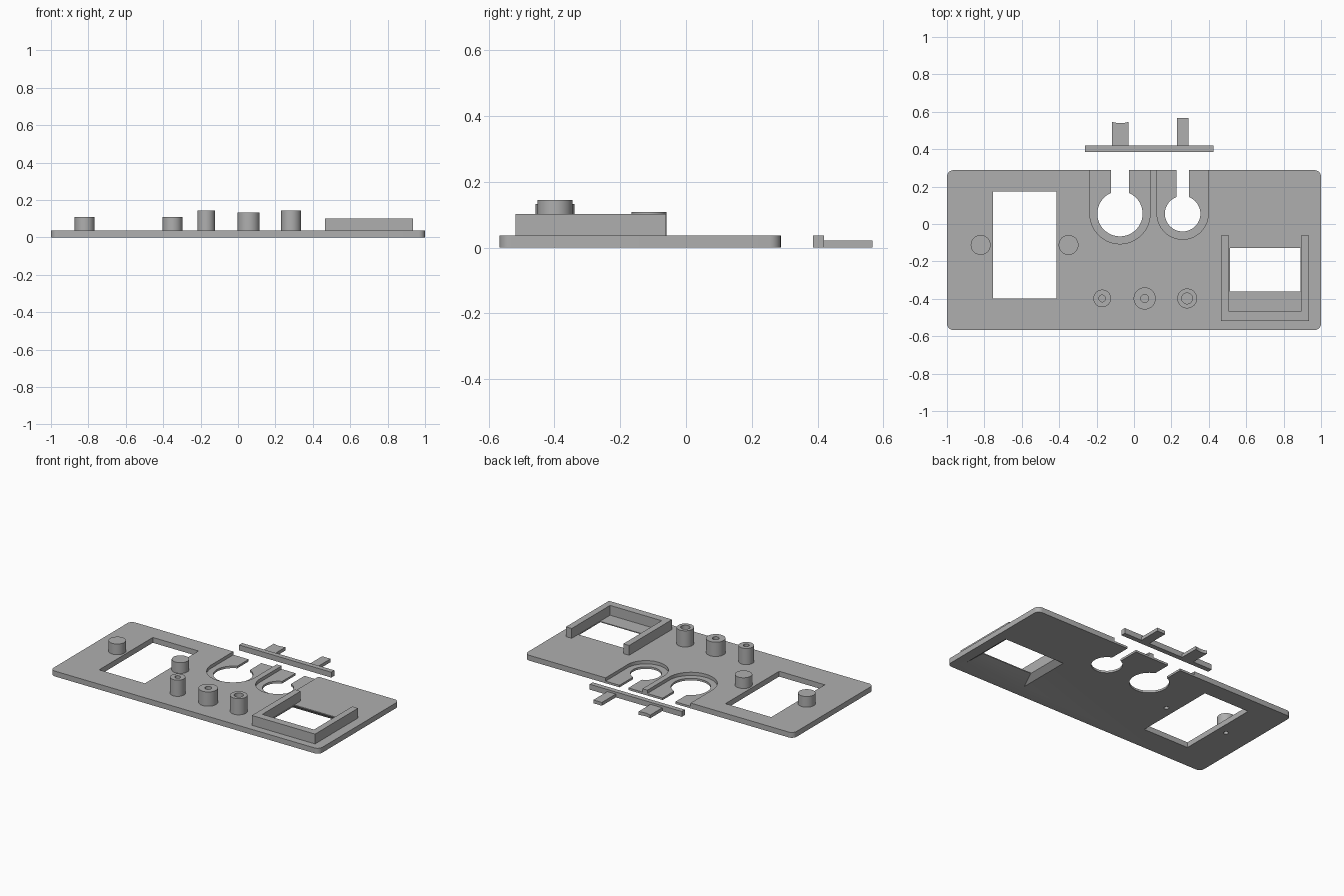
import bpy, bmesh, math

if "Cube" in bpy.data.objects:
    bpy.data.objects.remove(bpy.data.objects["Cube"])

GREY = bpy.data.materials.new("plain_grey")
GREY.diffuse_color = (0.43, 0.43, 0.43, 1)
GREY.use_nodes = True
GREY.node_tree.nodes["Principled BSDF"].inputs["Base Color"].default_value = GREY.diffuse_color

TOP = 0.036                     # plate thickness
Y0, Y1 = -0.567, 0.288          # plate front and back edges


def loft(name, low, high, z0, z1):
    """Closed solid between two outlines with the same point count."""
    bm = bmesh.new()
    a = [bm.verts.new((x, y, z0)) for x, y in low]
    b = [bm.verts.new((x, y, z1)) for x, y in high]
    n = len(a)
    bm.faces.new(a)
    bm.faces.new(b)
    for i in range(n):
        j = (i + 1) % n
        bm.faces.new((a[i], a[j], b[j], b[i]))
    bmesh.ops.recalc_face_normals(bm, faces=bm.faces)
    me = bpy.data.meshes.new(name)
    bm.to_mesh(me)
    bm.free()
    me.materials.append(GREY)
    ob = bpy.data.objects.new(name, me)
    bpy.context.collection.objects.link(ob)
    return ob


def prism(name, pts, z0, z1):
    return loft(name, pts, pts, z0, z1)


def rect(x0, x1, y0, y1):
    return [(x0, y0), (x1, y0), (x1, y1), (x0, y1)]


def arc(cx, cy, r, a0, a1, n):
    return [(cx + r * math.cos(math.radians(a0 + (a1 - a0) * i / n)),
             cy + r * math.sin(math.radians(a0 + (a1 - a0) * i / n))) for i in range(n + 1)]


def circle(cx, cy, r, n=48):
    return arc(cx, cy, r, 0, 360, n)[:-1]


def cut(ob, cutter):
    """Subtract the cutter, bake the result and remove the cutter."""
    m = ob.modifiers.new("cut", 'BOOLEAN')
    m.operation, m.solver, m.object = 'DIFFERENCE', 'EXACT', cutter
    bpy.context.view_layer.update()
    bpy.context.view_layer.objects.active = ob
    bpy.ops.object.modifier_apply(modifier=m.name)
    bpy.data.objects.remove(cutter)


# Base plate with rounded corners
R = 0.035
outline = (arc(1 - R, Y1 - R, R, 0, 90, 8) + arc(-1 + R, Y1 - R, R, 90, 180, 8)
           + arc(-1 + R, Y0 + R, R, 180, 270, 8) + arc(1 - R, Y0 + R, R, 270, 360, 8))
plate = prism("base_plate", outline, 0, TOP)

# Large rectangular window
cut(plate, prism("window_cutter", rect(-0.755, -0.415, -0.397, 0.173), -0.1, 0.1))

# Keyhole slots, each inside a shallow U-shaped recess
CY = 0.055
for cx, r, slot, rim in ((-0.075, 0.121, 0.047, 0.161), (0.26, 0.095, 0.033, 0.137)):
    u_shape = [(cx + rim, 0.4)] + arc(cx, CY, rim, 360, 180, 40) + [(cx - rim, 0.4)]
    cut(plate, prism("recess_cutter", u_shape, 0.014, 0.1))
    half = math.degrees(math.asin(slot / r))
    keyhole = ([(cx + slot, 0.4)] + arc(cx, CY, r, 90 - half, 90 + half - 360, 56)
               + [(cx - slot, 0.4)])
    cut(plate, prism("keyhole_cutter", keyhole, -0.1, 0.1))

# Screen opening, flaring out towards the underside
cut(plate, loft("screen_cutter", rect(0.475, 0.93, -0.467, -0.10),
                rect(0.513, 0.891, -0.361, -0.129), 0, TOP - 0.006))
cut(plate, prism("screen_cutter", rect(0.513, 0.891, -0.361, -0.129), -0.1, 0.1))

# Two pegs with narrow blind holes from below
for i, x in enumerate((-0.82, -0.35)):
    cut(plate, prism("hole_cutter", circle(x, -0.112, 0.015, 20), -0.1, 0.1))
    peg = prism(f"peg_{i + 1}", circle(x, -0.112, 0.053), TOP, 0.108)
    cut(peg, prism("hole_cutter", circle(x, -0.112, 0.015, 20), 0, 0.085))

# Three hollow posts
for i, (x, r, hole, top) in enumerate(((-0.17, 0.047, 0.018, 0.145),
                                       (0.057, 0.059, 0.021, 0.132),
                                       (0.284, 0.053, 0.029, 0.145))):
    post = prism(f"post_{i + 1}", circle(x, -0.398, r), TOP, top)
    cut(post, prism("hole_cutter", circle(x, -0.398, hole, 32), TOP + 0.006, 0.3))

# U-shaped frame around the screen opening
prism("screen_frame", [(0.466, -0.518), (0.936, -0.518), (0.936, -0.061), (0.893, -0.061),
                       (0.893, -0.468), (0.509, -0.468), (0.509, -0.061), (0.466, -0.061)],
      TOP, 0.102)

# Separate locking bar with two tongues
prism("locking_bar", rect(-0.262, 0.424, 0.386, 0.419), 0, TOP)
curved_end = arc(-0.073, 0.667, 0.128, 290, 250, 10)
prism("wide_tongue", [(-0.117, 0.419), (-0.029, 0.419)] + curved_end, 0, 0.022)
prism("narrow_tongue", rect(0.229, 0.292, 0.419, 0.567), 0, 0.022)

# Smooth round sides, keep sharp edges
for ob in bpy.context.collection.objects:
    ob.select_set(True)
    bpy.context.view_layer.objects.active = ob
bpy.ops.object.shade_smooth_by_angle(angle=math.radians(30))
